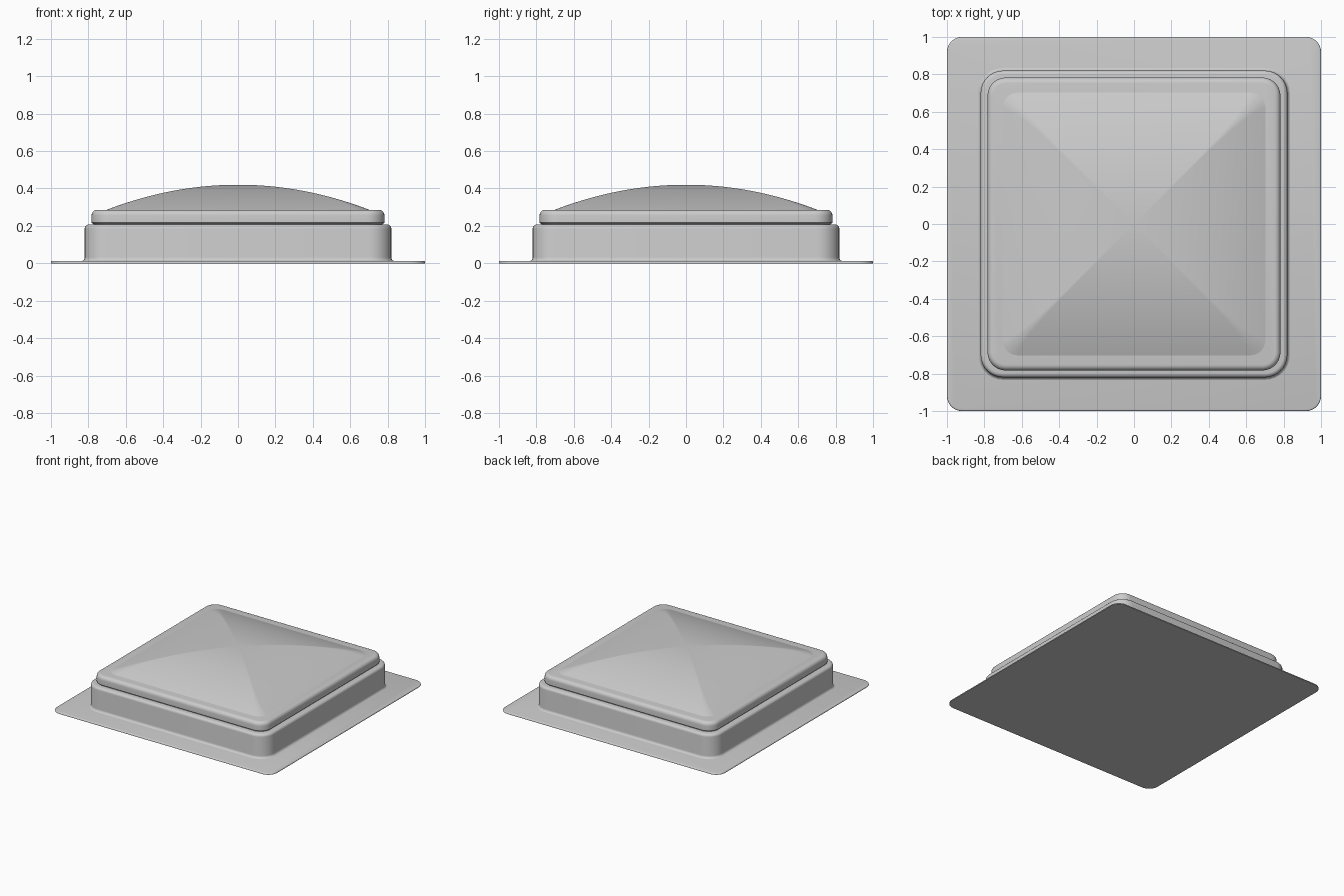
import bpy, bmesh, math

old = bpy.data.objects.get("Cube")
if old:
    bpy.data.objects.remove(old, do_unlink=True)

grey = bpy.data.materials.new("light_grey")
grey.use_nodes = True
colour = (0.6, 0.6, 0.6, 1)
grey.diffuse_color = colour
grey.node_tree.nodes["Principled BSDF"].inputs["Base Color"].default_value = colour

STEPS = 8  # segments in each rounded corner


def ring(bm, half, radius, z):
    """Rounded square of vertices at one height."""
    verts = []
    for quarter in range(4):
        mid = math.radians(45 + 90 * quarter)
        cx = math.copysign(half - radius, math.cos(mid))
        cy = math.copysign(half - radius, math.sin(mid))
        for i in range(STEPS + 1):
            a = math.radians(90) * (quarter + i / STEPS)
            verts.append(bm.verts.new((cx + radius * math.cos(a),
                                       cy + radius * math.sin(a), z)))
    return verts


def loft(name, rings):
    """Closed solid through a list of (half width, corner radius, height)."""
    bm = bmesh.new()
    loops = [ring(bm, *r) for r in rings]
    for low, high in zip(loops, loops[1:]):
        n = len(low)
        for i in range(n):
            j = (i + 1) % n
            bm.faces.new((low[i], low[j], high[j], high[i]))
    bm.faces.new(loops[0][::-1])
    bm.faces.new(loops[-1])
    mesh = bpy.data.meshes.new(name)
    bm.to_mesh(mesh)
    bm.free()
    mesh.materials.append(grey)
    ob = bpy.data.objects.new(name, mesh)
    bpy.context.collection.objects.link(ob)
    bpy.ops.object.select_all(action='DESELECT')
    ob.select_set(True)
    bpy.context.view_layer.objects.active = ob
    bpy.ops.object.shade_smooth_by_angle(angle=math.radians(35))
    return ob


def fillet(half, radius, z, size, steps=5):
    """Convex rounding of a top edge, from the wall inwards."""
    out = []
    for i in range(steps + 1):
        a = math.radians(90) * i / steps
        inset = size * (1 - math.cos(a))
        out.append((half - inset, radius - inset, z - size + size * math.sin(a)))
    return out


# Thin mounting flange with a softened upper edge
loft("flange", [(1, 0.08, 0)] + fillet(1, 0.08, 0.012, 0.008, 3))

# Curb wall, flared into the flange at its foot
foot = []
for i in range(6):
    a = math.radians(90) * i / 5
    flare = 0.022 * (1 - math.sin(a))
    foot.append((0.82 + flare, 0.12 + flare, 0.01 + 0.022 * (1 - math.cos(a))))
loft("curb", foot + fillet(0.82, 0.12, 0.207, 0.022))

# Recessed neck between curb and cap
loft("neck", [(0.772, 0.085, 0.19), (0.772, 0.085, 0.22)])

# Cap frame with rounded top edge
loft("cap_frame", [(0.776, 0.09, 0.211), (0.783, 0.097, 0.217)]
     + fillet(0.783, 0.097, 0.286, 0.03))

# Pillow dome: four curved sides meeting in hips that fade at the crown
rings = [(0.71, 0.085, 0.28)]
count = 28
for i in range(count):
    t = 1 - i / count
    rings.append((0.71 * t, 0.01 * t + 0.075 * t ** 6, 0.42 - 0.137 * t * t))
loft("dome", rings)
